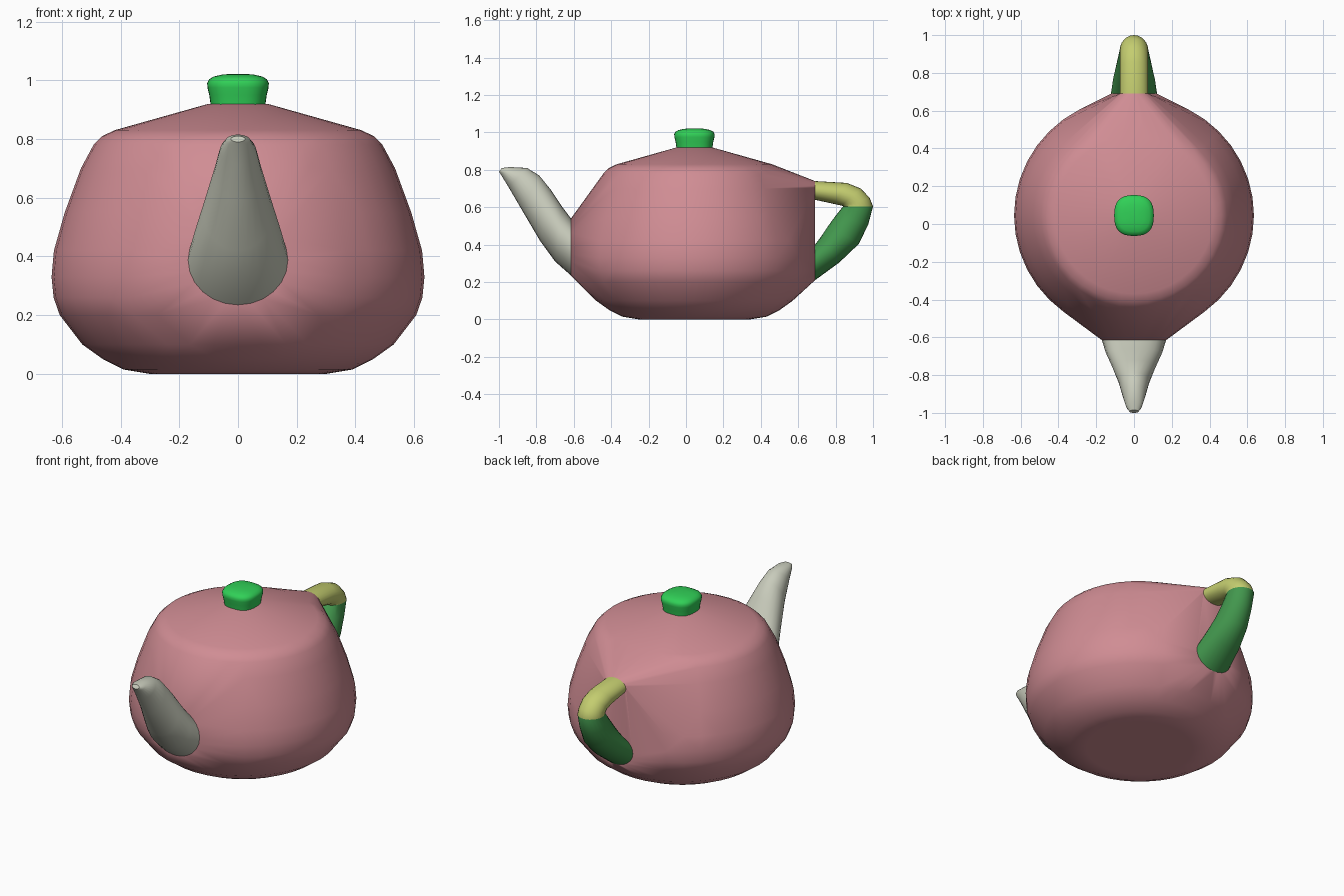
import bpy, bmesh, math
from mathutils import Vector

cube = bpy.data.objects.get("Cube")
if cube:
    bpy.data.objects.remove(cube, do_unlink=True)


def material(name, rgb):
    m = bpy.data.materials.new(name)
    m.use_nodes = True
    m.diffuse_color = (*rgb, 1)
    bsdf = next(n for n in m.node_tree.nodes if n.type == "BSDF_PRINCIPLED")
    bsdf.inputs["Base Color"].default_value = (*rgb, 1)
    bsdf.inputs["Roughness"].default_value = 0.7
    return m


PINK = material("dusty pink", (0.63, 0.265, 0.295))
GREY = material("pale stone", (0.58, 0.60, 0.50))
LIME = material("yellow green", (0.55, 0.61, 0.16))
GREEN = material("leaf green", (0.055, 0.31, 0.075))
BRIGHT = material("bright green", (0.03, 0.63, 0.095))


def ring(centre, side, up, n=24, power=2.0):
    """Closed (super)ellipse spanned by two half-axes."""
    pts = []
    for i in range(n):
        t = 2 * math.pi * i / n
        c, s = math.cos(t), math.sin(t)
        pts.append(Vector(centre)
                   + Vector(side) * math.copysign(abs(c) ** (2 / power), c)
                   + Vector(up) * math.copysign(abs(s) ** (2 / power), s))
    return pts


def section(lower, upper, width):
    """Tube section on the x = 0 plane, from its lower to its upper (y, z) point."""
    lo, hi = Vector((0, *lower)), Vector((0, *upper))
    return ring((lo + hi) / 2, (width, 0, 0), (hi - lo) / 2)


def finish(bm, name, mats, angle):
    bmesh.ops.recalc_face_normals(bm, faces=bm.faces)
    mesh = bpy.data.meshes.new(name)
    bm.to_mesh(mesh)
    bm.free()
    for m in mats:
        mesh.materials.append(m)
    ob = bpy.data.objects.new(name, mesh)
    bpy.context.collection.objects.link(ob)
    bpy.ops.object.select_all(action="DESELECT")
    ob.select_set(True)
    bpy.context.view_layer.objects.active = ob
    bpy.ops.object.shade_smooth_by_angle(angle=math.radians(angle))
    return ob


def loft(name, rings, mats, cap_end=False, second_from=None, angle=40):
    """Skin the rings; bands from second_from on take the second material."""
    bm = bmesh.new()
    rows = [[bm.verts.new(p) for p in r] for r in rings]
    n = len(rows[0])
    for k in range(len(rows) - 1):
        for i in range(n):
            j = (i + 1) % n
            f = bm.faces.new((rows[k][i], rows[k][j], rows[k + 1][j], rows[k + 1][i]))
            if second_from is not None and k >= second_from:
                f.material_index = 1
    if cap_end:
        bm.faces.new(rows[-1])
    return finish(bm, name, mats, angle)


# Spout sections, from the body to the tip
spout = [section(*s) for s in (
    ((-.615, .235), (-.615, .54), .17),
    ((-.70, .31), (-.66, .60), .15),
    ((-.78, .42), (-.72, .69), .118),
    ((-.88, .59), (-.785, .77), .082),
    ((-.95, .71), (-.85, .81), .062),
    ((-.99, .775), (-.94, .815), .042),
    ((-1.0, .79), (-.985, .81), .024))]

# Handle sections, from the upper joint round to the lower joint
handle = [section(*s) for s in (
    ((.69, .64), (.69, .74), .075),
    ((.79, .618), (.86, .73), .075),
    ((.83, .609), (.935, .70), .075),
    ((.837, .607), (.982, .65), .075),
    ((.84, .605), (1.0, .605), .075),
    ((.80, .555), (.975, .51), .081),
    ((.76, .50), (.925, .405), .092),
    ((.72, .44), (.82, .305), .11),
    ((.69, .40), (.69, .21), .122))]

# Body: rounded pot stretched out to meet the spout and handle joints
bm = bmesh.new()
for z, r in ((0, .30), (.015, .39), (.05, .46), (.10, .53), (.20, .607),
             (.26, .628), (.33, .635), (.42, .627), (.55, .59), (.70, .535),
             (.78, .492), (.81, .462), (.83, .42), (.92, .10)):
    for p in ring((0, .045, z), (r, 0, 0), (0, r - .005, 0), 40):
        bm.verts.new(p)
for p in spout[0] + handle[0] + handle[-1]:
    bm.verts.new(p)
hull = bmesh.ops.convex_hull(bm, input=bm.verts)
loose = {v for v in hull["geom_interior"] + hull["geom_unused"]
         if isinstance(v, bmesh.types.BMVert) and not v.link_faces}
bmesh.ops.delete(bm, geom=list(loose), context="VERTS")
bmesh.ops.dissolve_limit(bm, angle_limit=math.radians(0.5),
                         verts=bm.verts, edges=bm.edges)
body = finish(bm, "pot_body", [PINK], 45)
weighted = body.modifiers.new("even shading", "WEIGHTED_NORMAL")
weighted.keep_sharp = True

loft("spout", spout, [GREY], cap_end=True)
loft("handle", handle, [LIME, GREEN], second_from=4)

# Lid knob: squarish, flaring up to a rounded top
knob = [ring((0, .045, z), (r, 0, 0), (0, r * 1.03, 0), 32, 2.6) for z, r in (
    (.915, .093), (.95, .098), (.975, .104), (.99, .105),
    (1.003, .099), (1.013, .082), (1.019, .055), (1.022, .025))]
loft("lid_knob", knob, [BRIGHT], cap_end=True, angle=50)
